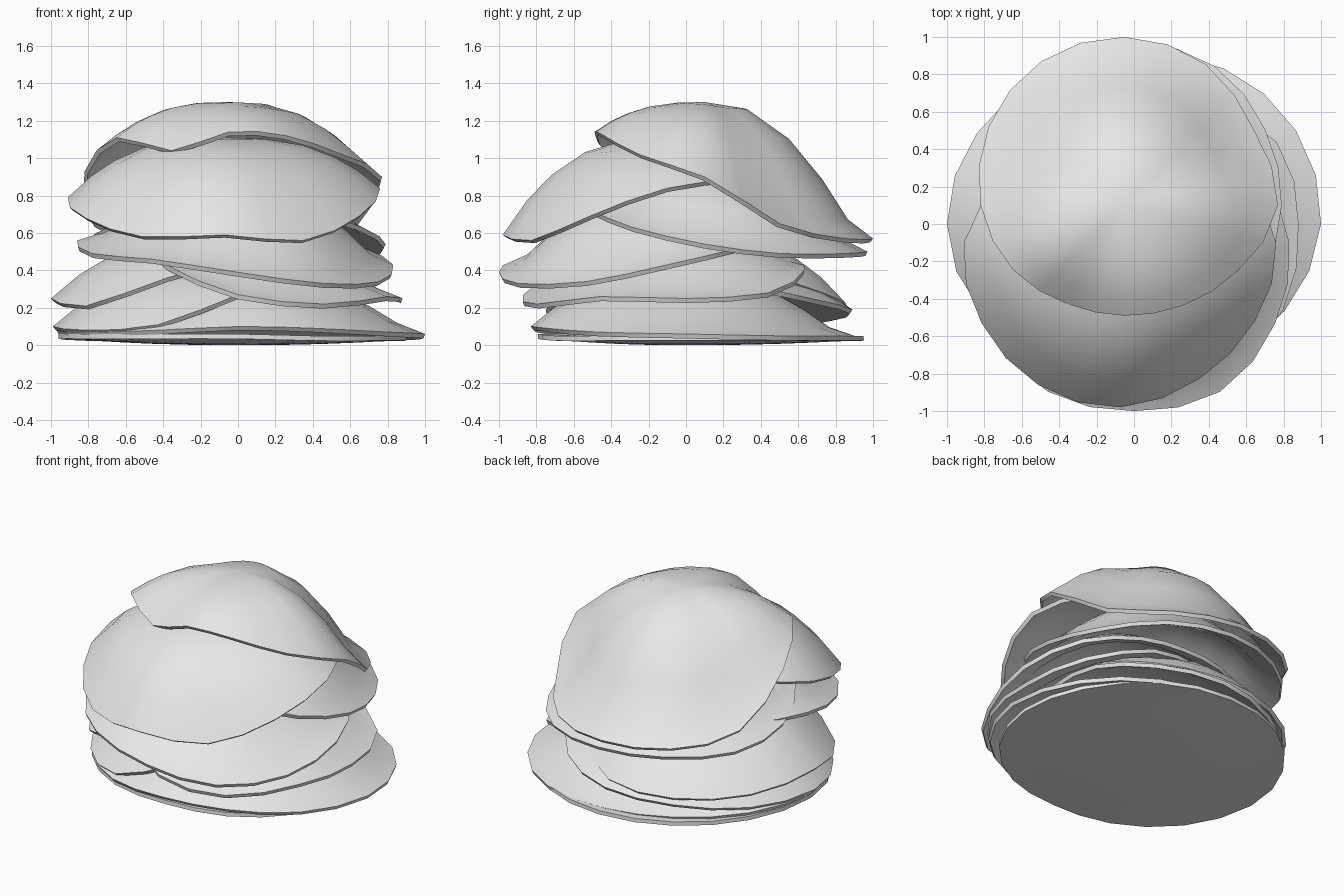
import bpy, bmesh
from math import sin, cos, radians, tau

cube = bpy.data.objects.get("Cube")
if cube:
    bpy.data.objects.remove(cube, do_unlink=True)

grey = bpy.data.materials.new("plain light grey")
grey.use_nodes = True
grey.diffuse_color = (0.8, 0.8, 0.8, 1)
grey.node_tree.nodes["Principled BSDF"].inputs["Base Color"].default_value = grey.diffuse_color

# Cross-sections from apex to rim: share of the drop reached at each spread
SPREAD = [0.25, 0.5, 0.7, 0.85, 1]
FLARED = [0.05, 0.27, 0.57, 0.86, 1]
ROUNDED = [0.02, 0.15, 0.38, 0.64, 1]


def refine(values):
    """Double a closed list of samples with smooth in-between values."""
    result = []
    for i, b in enumerate(values):
        a, c, d = values[i - 1], values[(i + 1) % len(values)], values[(i + 2) % len(values)]
        result += [b, (9 * (b + c) - a - d) / 16]
    return result


def draped_sheet(name, centre, apex, high_side, low_side, reach, height):
    """Thin sheet hanging from an apex; reach and height follow the rim from +x, counter-clockwise.
    The section changes from high_side to low_side as the rim gets lower."""
    bm = bmesh.new()
    reach, height = refine(reach), refine(height)
    count = len(reach)
    top = bm.verts.new((centre[0], centre[1], apex))
    lowest, highest = min(height), max(height)
    rings = []
    for spread, high, low in zip(SPREAD, high_side, low_side):
        ring = []
        for i, (radius, rim_z) in enumerate(zip(reach, height)):
            angle = tau * i / count
            blend = (highest - rim_z) / (highest - lowest)
            drop = high + (low - high) * blend
            ring.append(bm.verts.new((centre[0] + spread * radius * cos(angle),
                                      centre[1] + spread * radius * sin(angle),
                                      apex + (rim_z - apex) * drop)))
        rings.append(ring)
    for i in range(count):
        j = (i + 1) % count
        bm.faces.new((top, rings[0][i], rings[0][j]))
        for inner, outer in zip(rings, rings[1:]):
            bm.faces.new((inner[i], outer[i], outer[j], inner[j]))
    mesh = bpy.data.meshes.new(name)
    bm.to_mesh(mesh)
    bm.free()
    mesh.materials.append(grey)
    sheet = bpy.data.objects.new(name, mesh)
    bpy.context.collection.objects.link(sheet)
    # Give the sheet its thickness below the draped surface
    solid = sheet.modifiers.new("thickness", "SOLIDIFY")
    solid.thickness = 0.026
    solid.offset = -1
    bpy.ops.object.select_all(action="DESELECT")
    sheet.select_set(True)
    bpy.context.view_layer.objects.active = sheet
    bpy.ops.object.modifier_apply(modifier=solid.name)
    bpy.ops.object.shade_smooth_by_angle(angle=radians(40))


# Nearly flat bottom sheet
draped_sheet("bottom_sheet", (0, 0), 0.026, FLARED, FLARED,
             [.9, .92, .95, .95, .95, .95, .96, .92, .85, .79, .81, .86],
             [.05, .05, .05, .05, .05, .05, .06, .06, .06, .06, .05, .05])

# Wide sheet resting on the bottom
draped_sheet("wide_low_sheet", (0, 0), 0.38, ROUNDED, FLARED,
             [1, 1, .96, .9, .9, .94, .97, .92, .87, .83, .85, .93],
             [.06, .05, .05, .05, .06, .07, .08, .07, .08, .1, .09, .07])

# Low flaps, open towards the front right
draped_sheet("lower_left_flap", (0, 0), 0.44, ROUNDED, ROUNDED,
             [.65, .72, .82, .89, .91, .95, .99, .93, .85, .7, .6, .6],
             [.32, .31, .24, .19, .15, .11, .1, .08, .11, .27, .32, .32])
draped_sheet("upper_left_flap", (0, 0), 0.6, ROUNDED, ROUNDED,
             [.52, .55, .68, .85, .92, .97, 1, .94, .76, .52, .5, .5],
             [.42, .42, .33, .23, .2, .21, .25, .21, .36, .46, .47, .46])

# Flap over the front left of the model
draped_sheet("right_flap", (0, 0), 0.62, FLARED, FLARED,
             [.88, .88, .73, .6, .57, .55, .53, .55, .73, .87, .92, .92],
             [.25, .28, .4, .44, .45, .46, .48, .5, .42, .27, .22, .26])

# Alternating middle sheets
draped_sheet("middle_front_sheet", (0, -0.1), 0.85, FLARED, FLARED,
             [.83, .76, .65, .6, .65, .76, .86, .9, .92, .9, .92, .87],
             [.43, .52, .58, .6, .6, .58, .56, .49, .46, .39, .33, .34])
draped_sheet("middle_back_sheet", (0, 0.1), 0.98, FLARED, FLARED,
             [.79, .81, .86, .87, .87, .87, .82, .75, .7, .65, .7, .77],
             [.54, .49, .49, .5, .5, .5, .55, .65, .7, .72, .72, .63])

# Large rounded front sheet and the top sheet folded over the back
draped_sheet("upper_front_sheet", (-0.07, -0.1), 1.11, ROUNDED, ROUNDED,
             [.83, .73, .6, .6, .6, .7, .84, .86, .88, .88, .84, .83],
             [.84, .89, .9, .9, .9, .87, .79, .68, .58, .59, .56, .69])
draped_sheet("top_back_sheet", (-0.05, 0.1), 1.3, ROUNDED, FLARED,
             [.82, .8, .87, .9, .89, .84, .77, .69, .61, .59, .62, .7],
             [.9, .65, .57, .57, .58, .65, .93, 1.11, 1.04, 1.14, 1.12, 1.02])
